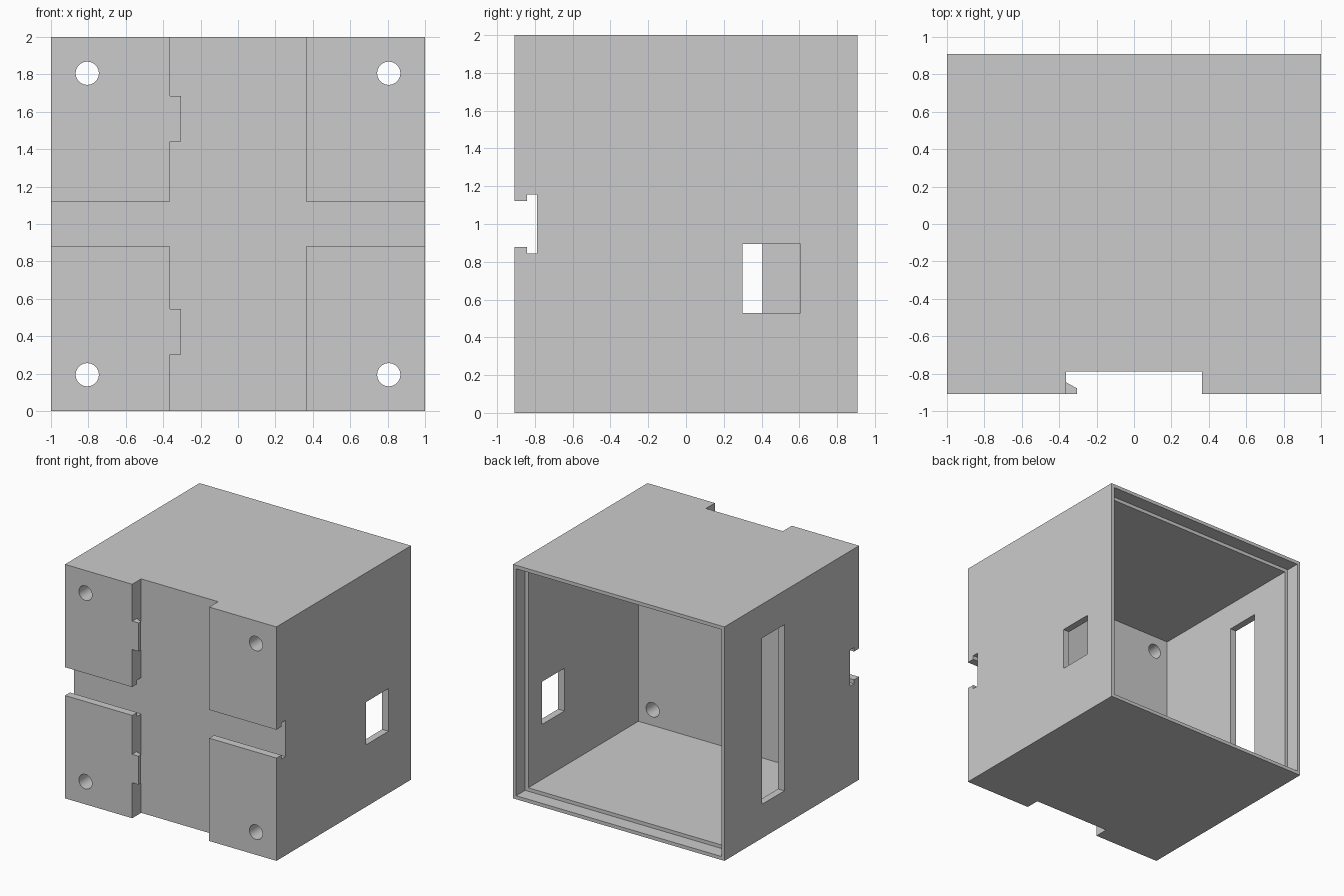
import bpy
import bmesh
import math
from mathutils import Matrix

default = bpy.data.objects.get("Cube")
if default:
    bpy.data.objects.remove(default, do_unlink=True)

grey = bpy.data.materials.new("light_grey")
grey.use_nodes = True
COLOUR = (0.6, 0.6, 0.6, 1)
grey.diffuse_color = COLOUR
grey.node_tree.nodes["Principled BSDF"].inputs["Base Color"].default_value = COLOUR

Y = 0.909       # half depth
WALL = 0.06
LIP = 0.03
OUT = 1.2       # overshoot for cutters


def finish(name, bm):
    bmesh.ops.recalc_face_normals(bm, faces=bm.faces)
    mesh = bpy.data.meshes.new(name)
    bm.to_mesh(mesh)
    bm.free()
    mesh.materials.append(grey)
    obj = bpy.data.objects.new(name, mesh)
    bpy.context.collection.objects.link(obj)
    return obj


def box(name, x, y, z):
    bm = bmesh.new()
    bmesh.ops.create_cube(bm, size=1)
    for v in bm.verts:
        v.co = [lo + (c + 0.5) * (hi - lo) for c, (lo, hi) in zip(v.co, (x, y, z))]
    return finish(name, bm)


def hole(name, x, z, radius):
    bm = bmesh.new()
    turn = Matrix.Translation((x, -Y, z)) @ Matrix.Rotation(math.pi / 2, 4, 'X')
    bmesh.ops.create_cone(bm, cap_ends=True, segments=48, radius1=radius,
                          radius2=radius, depth=1, matrix=turn)
    return finish(name, bm)


def cut(target, cutter):
    mod = target.modifiers.new(cutter.name, 'BOOLEAN')
    mod.operation = 'DIFFERENCE'
    mod.solver = 'EXACT'
    mod.object = cutter
    bpy.context.view_layer.objects.active = target
    bpy.ops.object.modifier_apply(modifier=mod.name)
    bpy.data.objects.remove(cutter, do_unlink=True)


housing = box("housing", (-1, 1), (-Y, Y), (0, 2))

# Hollow interior, open at the back, with a stepped rim for the cover
cut(housing, box("interior", (WALL - 1, 1 - WALL), (-0.7, OUT), (WALL, 2 - WALL)))
cut(housing, box("rim_step", (LIP - 1, 1 - LIP), (Y - 0.121, OUT), (LIP, 2 - LIP)))

# Crossing channels on the front; the horizontal one is undercut
cut(housing, box("channel", (-0.364, 0.364), (-OUT, -0.788), (-1, 3)))
cut(housing, box("cross_slot", (-OUT, OUT), (-OUT, -0.82), (0.879, 1.121)))
cut(housing, box("undercut", (-OUT, OUT), (-0.842, -0.788), (0.845, 1.155)))

# Side openings
cut(housing, box("right_window", (0.8, OUT), (0.3, 0.605), (0.53, 0.895)))
cut(housing, box("left_slot", (-OUT, -0.8), (0.1, 0.404), (0.29, 1.71)))

# Screw holes
for sx in (-1, 1):
    for sz in (-1, 1):
        cut(housing, hole("screw_hole", sx * 0.806, 1 + sz * 0.806, 0.062))

# Wedge-shaped snap tabs on one edge of the channel
TAB = [(-0.364, -Y), (-0.304, -Y), (-0.304, -0.879), (-0.364, -0.846)]
for name, low in (("lower_snap_tab", 0.303), ("upper_snap_tab", 1.442)):
    bm = bmesh.new()
    face = bm.faces.new([bm.verts.new((x, y, low)) for x, y in TAB])
    top = bmesh.ops.extrude_face_region(bm, geom=[face])["geom"]
    bmesh.ops.translate(bm, vec=(0, 0, 0.243),
                        verts=[g for g in top if isinstance(g, bmesh.types.BMVert)])
    finish(name, bm)

# Crisp edges, with smooth walls inside the round holes
bpy.ops.object.select_all(action='DESELECT')
housing.select_set(True)
bpy.context.view_layer.objects.active = housing
bpy.ops.object.shade_smooth_by_angle(angle=math.radians(30))
